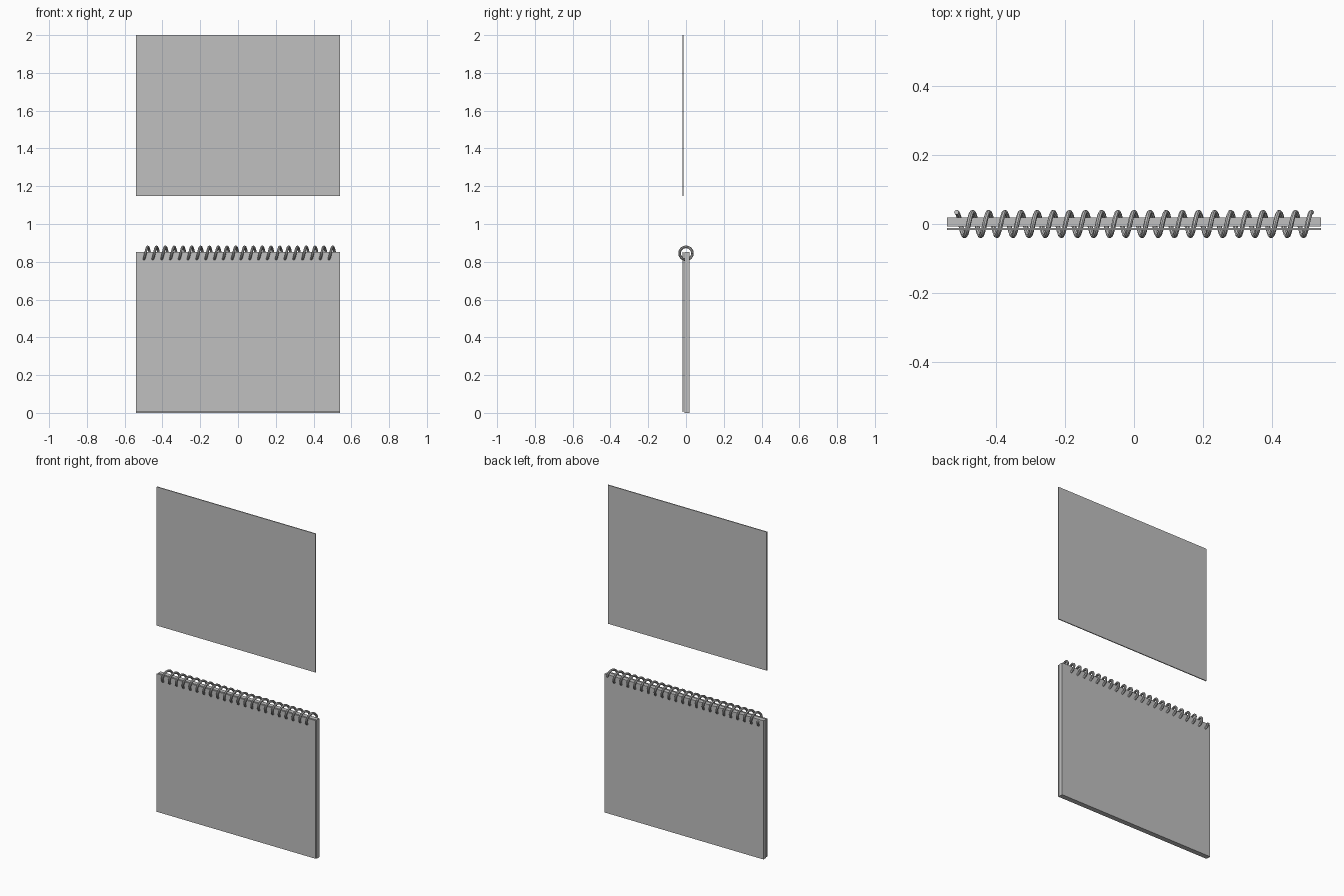
import bpy, math

if "Cube" in bpy.data.objects:
    bpy.data.objects.remove(bpy.data.objects["Cube"])

W = 1.08                      # page width
H = 0.852                     # page height
grey = bpy.data.materials.new("plain_grey")
grey.diffuse_color = (0.53, 0.53, 0.53, 1)
grey.use_nodes = True
grey.node_tree.nodes["Principled BSDF"].inputs["Base Color"].default_value = grey.diffuse_color


def slab(name, y0, y1, z0, z1):
    bpy.ops.mesh.primitive_cube_add(size=1, location=(0, (y0 + y1) / 2, (z0 + z1) / 2))
    ob = bpy.context.object
    ob.name = name
    ob.scale = (W, y1 - y0, z1 - z0)
    bpy.ops.object.transform_apply(location=False, rotation=False, scale=True)
    ob.data.materials.append(grey)
    return ob


# Page block, front cover and the loose sheet held above it
slab("page_block", -0.007, 0.019, 0, H)
slab("front_cover", -0.018, -0.012, 0.004, H)
slab("loose_sheet", -0.018, -0.012, 2 - H, 2)

# Spiral binding: a helix along the top edge, swept with a round wire
TURNS, STEPS, HALF, R, WIRE, ZC = 22, 24, 0.513, 0.034, 0.007, 0.845
curve = bpy.data.curves.new("spiral_binding", "CURVE")
curve.dimensions = "3D"
curve.bevel_depth = WIRE
curve.bevel_resolution = 2
curve.use_fill_caps = True
path = curve.splines.new("POLY")
n = TURNS * STEPS
path.points.add(n)
for i, p in enumerate(path.points):
    t = math.tau * i / STEPS
    p.co = (-HALF + 2 * HALF * i / n, R * math.cos(t), ZC - R * math.sin(t), 1)
path.use_smooth = True
coil = bpy.data.objects.new("spiral_binding", curve)
bpy.context.collection.objects.link(coil)
bpy.ops.object.select_all(action="DESELECT")
coil.select_set(True)
bpy.context.view_layer.objects.active = coil
bpy.ops.object.convert(target="MESH")
coil = bpy.context.object
coil.name = "spiral_binding"
coil.data.materials.clear()
coil.data.materials.append(grey)
bpy.ops.object.shade_smooth_by_angle(angle=math.radians(40))
